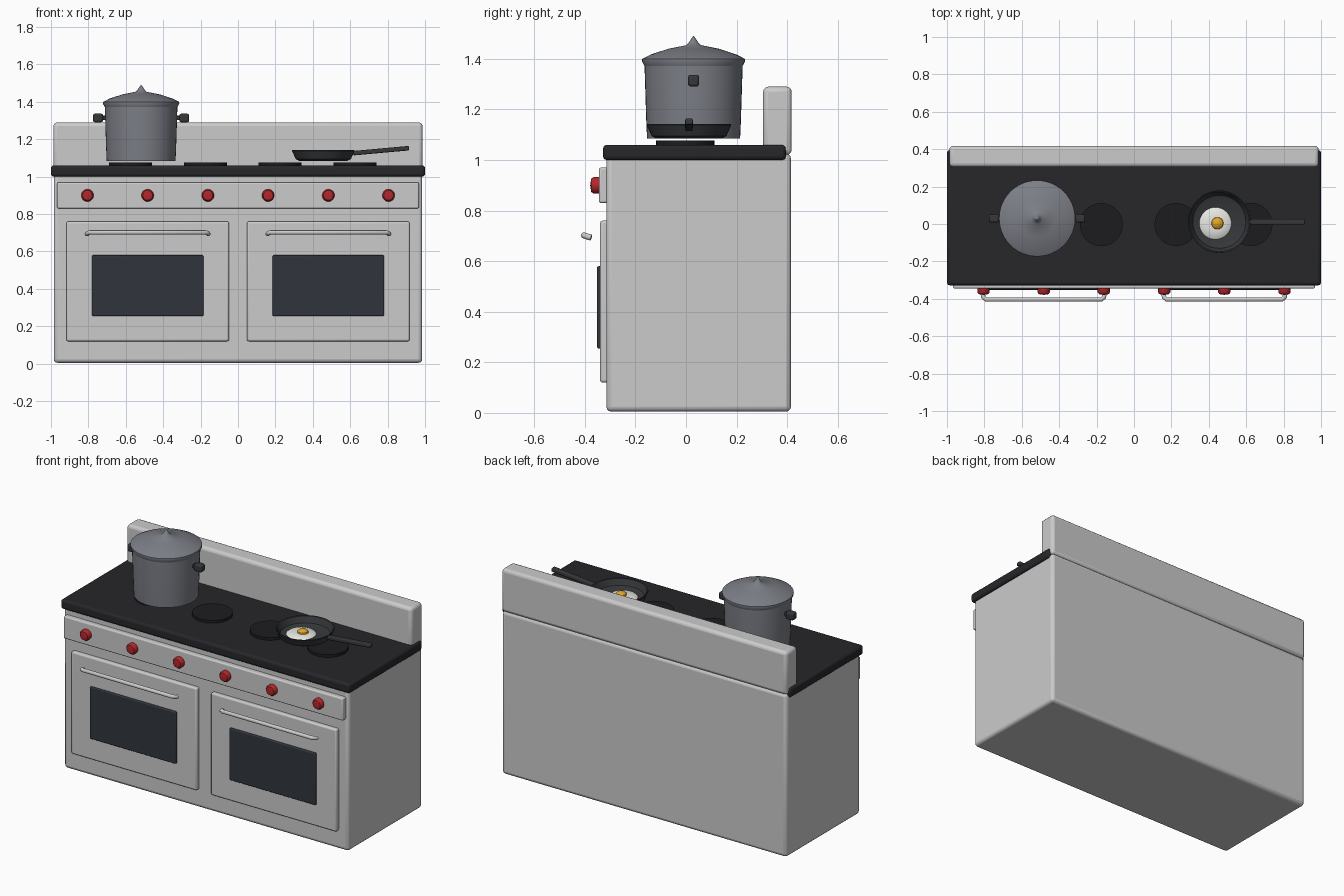
import bpy, math
from mathutils import Vector

if "Cube" in bpy.data.objects:
    bpy.data.objects.remove(bpy.data.objects["Cube"])


def material(name, rgb):
    m = bpy.data.materials.new(name)
    m.diffuse_color = (*rgb, 1)
    m.use_nodes = True
    m.node_tree.nodes["Principled BSDF"].inputs["Base Color"].default_value = m.diffuse_color
    return m


black = material("black_enamel", (0.02, 0.019, 0.023))
burner_black = material("burner_black", (0.012, 0.012, 0.014))
glass = material("dark_glass", (0.03, 0.035, 0.045))
red = material("red", (0.45, 0.02, 0.025))
steel = material("pot_steel", (0.2, 0.21, 0.24))
iron = material("iron", (0.035, 0.038, 0.042))
white = material("egg_white", (0.8, 0.8, 0.77))
yellow = material("egg_yolk", (0.75, 0.38, 0.02))


def finish(ob, name, mat):
    ob.name = name
    if mat:
        ob.data.materials.append(mat)
    bpy.ops.object.select_all(action='DESELECT')
    ob.select_set(True)
    bpy.context.view_layer.objects.active = ob
    bpy.ops.object.shade_smooth_by_angle(angle=math.radians(35))
    return ob


def box(name, lo, hi, bevel=0.01, mat=None):
    """Rounded box between two corners."""
    lo, hi = Vector(lo), Vector(hi)
    bpy.ops.mesh.primitive_cube_add(size=1, location=(lo + hi) / 2)
    ob = bpy.context.object
    for v in ob.data.vertices:
        v.co = Vector(a * b for a, b in zip(v.co, hi - lo))
    mod = ob.modifiers.new("Bevel", 'BEVEL')
    mod.width, mod.segments = bevel, 3
    return finish(ob, name, mat)


def lathe(name, profile, loc, mat=None, rot=(0, 0, 0), n=48):
    """Revolve (radius, height) points, starting and ending on the axis."""
    verts, faces, rings = [], [], []
    for r, z in profile:
        count = n if r > 0 else 1
        rings.append((len(verts), count))
        verts += [(r * math.cos(2 * math.pi * i / n), r * math.sin(2 * math.pi * i / n), z)
                  for i in range(count)]
    for (a, ca), (b, cb) in zip(rings, rings[1:]):
        for i in range(n):
            j = (i + 1) % n
            if ca == 1:
                faces.append((a, b + j, b + i))
            elif cb == 1:
                faces.append((a + i, a + j, b))
            else:
                faces.append((a + i, a + j, b + j, b + i))
    me = bpy.data.meshes.new(name)
    me.from_pydata(verts, [], faces)
    ob = bpy.data.objects.new(name, me)
    bpy.context.collection.objects.link(ob)
    ob.location, ob.rotation_euler = loc, rot
    return finish(ob, name, mat)


def tube(name, points, radius, mat=None):
    cu = bpy.data.curves.new(name, 'CURVE')
    cu.dimensions = '3D'
    cu.bevel_depth, cu.bevel_resolution, cu.use_fill_caps = radius, 4, True
    sp = cu.splines.new('POLY')
    sp.points.add(len(points) - 1)
    for p, co in zip(sp.points, points):
        p.co = (*co, 1)
    ob = bpy.data.objects.new(name, cu)
    bpy.context.collection.objects.link(ob)
    if mat:
        cu.materials.append(mat)


# Cabinet, cooktop, backsplash and control panel
box("body", (-0.985, -0.315, 0.005), (0.985, 0.415, 1.025), 0.02)
box("cooktop", (-1, -0.328, 1.0), (1, 0.395, 1.06), 0.015, black)
box("backsplash", (-0.987, 0.305, 1.02), (0.987, 0.418, 1.29), 0.02)
box("control_panel", (-0.967, -0.345, 0.83), (0.967, -0.30, 0.97), 0.008)

# Oven doors with windows and handles
for side, x in (("left", -0.483), ("right", 0.483)):
    box(side + "_door", (x - 0.435, -0.34, 0.12), (x + 0.435, -0.30, 0.76), 0.01)
    box(side + "_window", (x - 0.298, -0.352, 0.255), (x + 0.298, -0.32, 0.58), 0.006, glass)
    tube(side + "_door_handle",
         [(x - 0.325, -0.375, 0.693), (x - 0.322, -0.392, 0.698), (x - 0.308, -0.404, 0.702),
          (x + 0.308, -0.404, 0.702), (x + 0.322, -0.392, 0.698), (x + 0.325, -0.375, 0.693)], 0.012)

# Control knobs
for i in range(6):
    lathe(f"knob_{i + 1}", [(0, -0.01), (0.033, -0.01), (0.033, 0.02), (0.026, 0.03), (0, 0.034)],
          (-0.805 + 0.322 * i, -0.345, 0.9), red, (math.pi / 2, 0, 0), 20)

# Burner plates
for i in range(4):
    lathe(f"burner_{i + 1}", [(0, 0), (0.115, 0), (0.115, 0.022), (0, 0.022)],
          (-0.575 + 0.4 * i, -0.003, 1.055), burner_black)

# Stock pot with lid and side grips
px, py = -0.518, 0.03
lathe("pot", [(0, 1.085), (0.184, 1.085), (0.187, 1.15), (0.194, 1.37), (0.194, 1.39), (0, 1.39)],
      (px, py, 0), steel)
lathe("pot_lid", [(0, 1.365), (0.19, 1.365), (0.204, 1.39), (0.203, 1.4), (0.17, 1.417),
                  (0.1, 1.44), (0.03, 1.454), (0.018, 1.466), (0.009, 1.48), (0, 1.492)],
      (px, py, 0), steel)
for side, s in (("left", -1), ("right", 1)):
    a, b = sorted((px + s * 0.204, px + s * 0.257))
    box(side + "_pot_grip", (a, py - 0.022, 1.291), (b, py + 0.022, 1.337), 0.01, iron)
    a, b = sorted((px + s * 0.18, px + s * 0.215))
    box(side + "_grip_stem", (a, py - 0.012, 1.302), (b, py + 0.012, 1.326), 0.004, iron)

# Frying pan with handle
fx, fy = 0.456, 0.012
lathe("frying_pan", [(0, 1.085), (0.13, 1.085), (0.148, 1.095), (0.167, 1.138), (0.166, 1.143),
                     (0.16, 1.14), (0.142, 1.105), (0.125, 1.097), (0, 1.097)],
      (fx, fy, 0), iron)
handle = box("pan_handle", (-0.15, -0.015, -0.012), (0.15, 0.015, 0.012), 0.006, iron)
handle.location = (0.765, fy, 1.139)
handle.rotation_euler = (0, -0.09, 0)

# Fried egg
lathe("egg_white", [(0, 1.094), (0.078, 1.096), (0.086, 1.102), (0.078, 1.109), (0.04, 1.114), (0, 1.115)],
      (0.435, 0.003, 0), white)
lathe("egg_yolk", [(0, 1.108), (0.033, 1.11), (0.03, 1.122), (0.018, 1.132), (0, 1.136)],
      (0.446, 0.004, 0), yellow, n=32)
